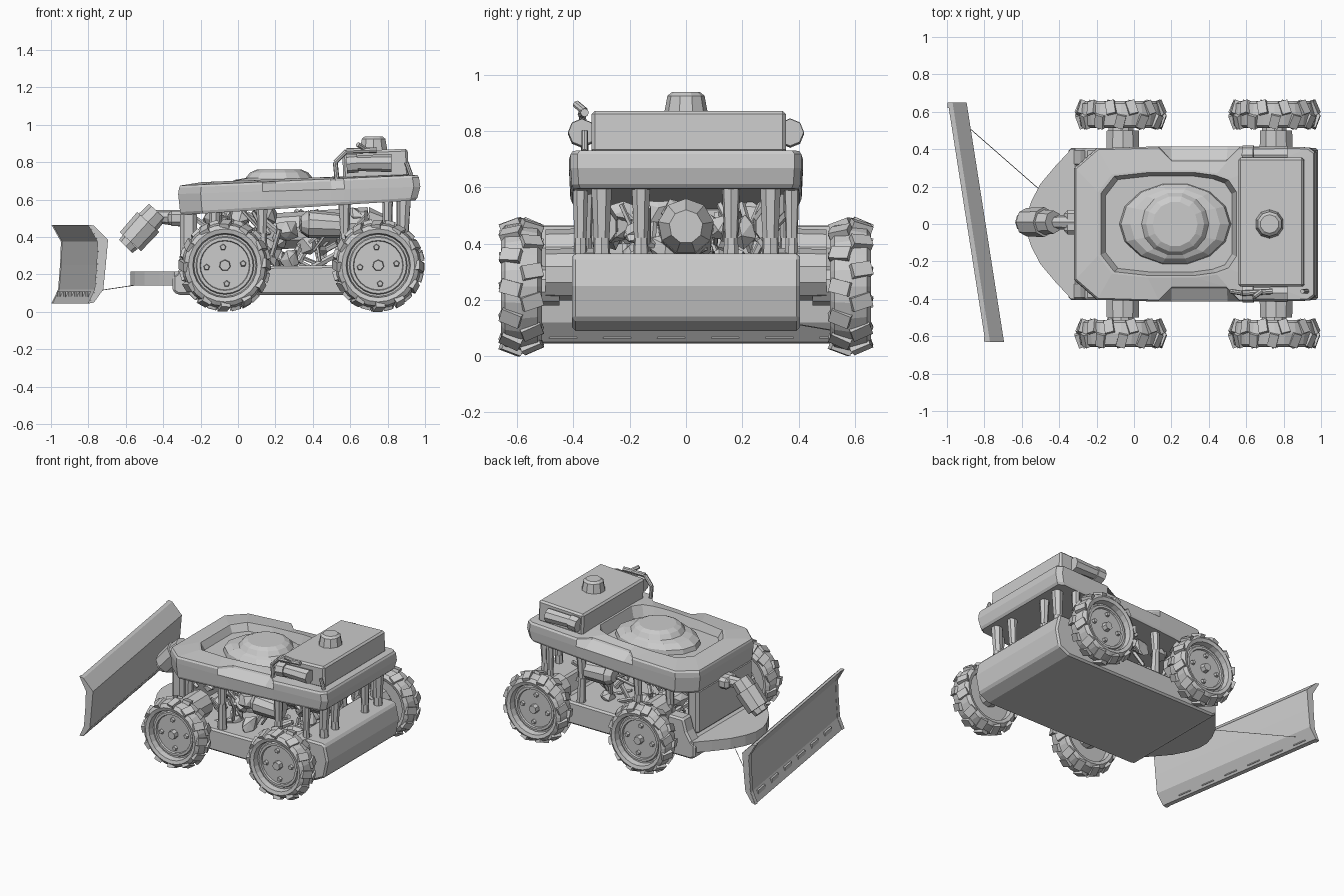
import bpy, bmesh, math, random
from mathutils import Vector, Matrix

if "Cube" in bpy.data.objects:
    bpy.data.objects.remove(bpy.data.objects["Cube"])
random.seed(7)


def obj(name, bm):
    bmesh.ops.recalc_face_normals(bm, faces=bm.faces)
    me = bpy.data.meshes.new(name)
    bm.to_mesh(me)
    bm.free()
    o = bpy.data.objects.new(name, me)
    bpy.context.collection.objects.link(o)
    return o


def bevel(o, w):
    m = o.modifiers.new("bevel", 'BEVEL')
    m.width, m.segments = w, 1
    return o


def add_box(bm, c, s, rot=None):
    m = Matrix.Translation(c) @ (rot or Matrix()) @ Matrix.Diagonal((*s, 1))
    bmesh.ops.create_cube(bm, size=1, matrix=m)


def add_rod(bm, a, b, r1, r2=None, n=8):
    a, b = Vector(a), Vector(b)
    d = b - a
    m = Matrix.Translation((a + b) / 2) @ d.to_track_quat('Z', 'Y').to_matrix().to_4x4()
    bmesh.ops.create_cone(bm, cap_ends=True, segments=n, radius1=r1,
                          radius2=r1 if r2 is None else r2, depth=d.length, matrix=m)


def loft(bm, rings, caps=True, closed=False):
    vs = [[bm.verts.new(p) for p in r] for r in rings]
    n = len(vs[0])
    pairs = list(zip(vs, vs[1:])) + ([(vs[-1], vs[0])] if closed else [])
    for a, b in pairs:
        for i in range(n):
            bm.faces.new((a[i], a[(i + 1) % n], b[(i + 1) % n], b[i]))
    if caps and not closed:
        bm.faces.new(vs[0])
        bm.faces.new(vs[-1])


def box(name, c, s, w=0.015, rot=None):
    bm = bmesh.new()
    add_box(bm, c, s, rot)
    return bevel(obj(name, bm), w)


def rods(name, items):
    bm = bmesh.new()
    for it in items:
        add_rod(bm, *it)
    return obj(name, bm)


# lower chassis with raised rear bumper and raised front corners, extruded side profiles
prof = [(-.35, .11), (-.32, .09), (.88, .09), (.96, .13), (.985, .25), (.96, .355), (.94, .365),
        (.72, .365), (.68, .25), (-.28, .24), (-.35, .19)]
corner = [(-.345, .18), (-.285, .27), (-.26, .36), (-.08, .36), (-.02, .2)]
bm = bmesh.new()
loft(bm, [[(x, y, z) for x, z in prof] for y in (-.405, .405)])
for s in (1, -1):
    loft(bm, [[(x, s * y, z) for x, z in corner] for y in (.31, .405)])
bevel(obj("chassis", bm), .012)

# rounded nose plate, tapering towards the middle
tip = [(-.35, .385), (-.42, .31), (-.50, .215), (-.55, .12), (-.575, .04)]
out = [(-.2, .40), (-.34, .40)] + tip
out += [(x, -y) for x, y in reversed(out)]
bm = bmesh.new()
loft(bm, [[(x, y, z) for x, y in out] for z in (.14, .215)])
obj("nose_plate", bm)

# front wall and neck bracket
box("front_wall", (-.265, 0, .38), (.09, .62, .32), .02)
box("neck_bracket", (-.30, .01, .50), (.15, .13, .08), .02)

# tilted upper deck with sloping side pockets and sunken well
half = [(-.32, .30), (-.2, .405), (.13, .415), (.2, .415), (.5, .415), (.57, .415), (.94, .41), (.975, .385)]
well = [(-.17, .16), (-.1, .25), (.08, .27), (.2, .27), (.32, .27), (.43, .255), (.5, .23), (.54, .17)]


def ring(pts, zf, sx=1.0, sy=1.0, pull=0.0):
    pts = [(x, y - (pull if i in (3, 4) else 0)) for i, (x, y) in enumerate(pts)]
    full = pts + [(x, -y) for x, y in reversed(pts)]
    return [((x - .2) * sx + .2, y * sy, zf(x)) for x, y in full]


low = lambda x: .52 + .06 * (x + .29)
top = lambda x: .675 + .043 * (x + .32)
mid = lambda x: .63 + .03 * (x + .32)
bm = bmesh.new()
loft(bm, [ring(half, low, .965, .975), ring(half, lambda x: low(x) + .015, .98, .99),
          ring(half, mid), ring(half, lambda x: top(x) - .012, .99, 1, .07),
          ring(half, top, .98, .98, .07), ring(well, lambda x: top(x) + .012, 1.06, 1.06),
          ring(well, lambda x: top(x) + .012, 1.02, 1.02),
          ring(well, lambda x: .645, .95, .95)])
obj("upper_deck", bm)

# domed hatch
bm = bmesh.new()
loft(bm, [[(.22 + rx * math.cos(2 * math.pi * i / 14), ry * math.sin(2 * math.pi * i / 14), z)
           for i in range(14)]
          for rx, ry, z in [(.30, .22, .64), (.29, .215, .675), (.24, .19, .705), (.18, .17, .715),
                            (.155, .15, .745), (.12, .12, .76)]])
obj("hatch_dome", bm)

# rear equipment box, cap, lamps and pipes
box("rear_box", (.735, .01, .79), (.35, .69, .15), .012, Matrix.Rotation(-.04, 4, 'Y'))
rods("rear_cap", [((.725, 0, .85), (.725, 0, .925), .08, .066, 10), ((.725, 0, .925), (.725, 0, .938), .066, .05, 10)])
for s, n in ((1, "left"), (-1, "right")):
    rods("side_lamp_" + n, [((.64, s * .37, .795), (.82, s * .37, .795), .042, .048, 8),
                            ((.58, s * .37, .79), (.64, s * .37, .795), .05, .05, 8)])
rods("rear_pipes", [((.53, -.36, .70), (.52, -.36, .80), .013), ((.52, -.36, .80), (.58, -.37, .86), .013),
                    ((.58, -.37, .86), (.74, -.36, .865), .015), ((.68, -.36, .87), (.64, -.39, .895), .014),
                    ((.90, -.36, .80), (.925, -.36, .73), .012)])

# camera head on the front neck
rods("camera_head", [((-.30, .01, .50), (-.44, .01, .51), .045, .035),
                     ((-.43, .01, .535), (-.50, .01, .46), .062, .068),
                     ((-.48, .01, .48), (-.575, .01, .375), .08, .076),
                     ((-.575, .01, .375), (-.60, .01, .35), .055, .05)])

# support posts between chassis and deck
bm = bmesh.new()
for x, y, r in [(.89, .30, .034), (.88, .16, .03), (.80, .375, .026), (.57, .36, .03), (.13, .36, .03), (-.12, .36, .03)]:
    for s in (1, -1):
        j = random.uniform(-.01, .01)
        add_rod(bm, (x, s * y, .2), (x + j, s * y, .42), r * 1.1, r * .85, 7)
        add_rod(bm, (x + j, s * y, .42), (x, s * y, .60), r * .85, r * 1.1, 7)
obj("support_posts", bm)

# jumbled engine: faceted lumps and struts
bm = bmesh.new()
for i in range(50):
    c = Vector((random.uniform(-.15, .68), random.uniform(-.29, .29), random.uniform(.26, .52)))
    s = [random.uniform(.03, .075) for _ in range(3)]
    m = Matrix.Translation(c) @ Matrix.Rotation(random.uniform(0, 3), 4, 'Y') @ Matrix.Diagonal((*s, 1))
    vs = bmesh.ops.create_icosphere(bm, subdivisions=1, radius=1, matrix=m)['verts']
    for v in vs:
        v.co += Vector([random.uniform(-.012, .012) for _ in range(3)])
for i in range(70):
    a = Vector((random.uniform(-.15, .72), random.uniform(-.34, .34), random.uniform(.22, .48)))
    d = Vector((random.uniform(-.15, .15), random.uniform(-.06, .06), random.uniform(.03, .16)))
    b = a + d
    b.z = min(b.z, .54)
    add_rod(bm, a, b, random.uniform(.008, .018), None, 5)
obj("engine", bm)
rods("engine_drum", [((.1, 0, .42), (.70, 0, .46), .10, .10, 9), ((.70, 0, .46), (.78, 0, .46), .10, .06, 9)])
for s, n in ((1, "left"), (-1, "right")):
    rods("tank_" + n, [((.38, s * .31, .47), (.56, s * .31, .46), .075, .065, 10),
                       ((.34, s * .31, .47), (.38, s * .31, .47), .045, .075, 10)])


# wheels: lathed tyre, staggered lugs, recessed rim with bolts
def wheel(name, cx, side):
    bm = bmesh.new()
    tyre = [(.165, -.025), (.172, -.066), (.195, -.073), (.218, -.058), (.229, 0),
            (.218, .058), (.195, .073), (.172, .066), (.165, .025)]
    n = 24
    loft(bm, [[(r * math.cos(2 * math.pi * k / n), y, r * math.sin(2 * math.pi * k / n)) for r, y in tyre]
              for k in range(n)], closed=True)
    for k in range(24):
        a = 2 * math.pi * k / 24 + random.uniform(-.03, .03)
        e = 1 if k % 2 else -1
        turn = Matrix.Rotation(-a, 4, 'Y')
        m = turn @ Matrix.Rotation(e * .25, 4, 'X') @ Matrix.Rotation(e * .35, 4, 'Z')
        c = turn @ Vector((.219, e * .036, 0))
        add_box(bm, c, (random.uniform(.024, .036), .074, .05), m)
    add_rod(bm, (0, -.028, 0), (0, .028, 0), .168, None, 24)
    # rim lip, hub and bolts on the outer side
    lip = [(.130, .027), (.134, .040), (.150, .040), (.156, .027)]
    loft(bm, [[(r * math.cos(2 * math.pi * k / n), side * y, r * math.sin(2 * math.pi * k / n)) for r, y in lip]
              for k in range(n)], closed=True)
    add_rod(bm, (0, 0, 0), (0, side * .062, 0), .034, .028, 7)
    for k in range(4):
        a = k * math.pi / 2 + .1
        x, z = .098 * math.cos(a), .098 * math.sin(a)
        add_rod(bm, (x, 0, z), (x, side * .045, z), .024, .014, 5)
    o = obj(name, bm)
    o.location = (cx, side * .585, .248)


for side, sn in ((1, "left"), (-1, "right")):
    for cx, fn, az in ((-.07, "front", .36), (.75, "rear", .29)):
        wheel(f"{fn}_{sn}_wheel", cx, side)
        rods(f"{fn}_{sn}_axle", [((cx + .01, side * .33, az), (cx + .01, side * .50, az), .095, .09, 10),
                                 ((cx, side * .45, .25), (cx, side * .56, .25), .07, .07, 10)])

# angled plough blade: curved section swept between its two ends
sec = [(0, .465), (.025, .46), (.10, .385), (.088, .25), (.075, .12), (.025, .05), (0, .045),
       (.035, .12), (.045, .25), (.05, .375)]
bm = bmesh.new()
loft(bm, [[(-.995 + .2 * t + u, .65 - 1.28 * t, z) for u, z in sec] for t in (0, .25, .5, .75, 1)])
# cutting teeth along the lower edge
for k in range(6):
    t = .1 + k * .15
    add_box(bm, (-.968 + .2 * t, .65 - 1.28 * t, .085), (.022, .10, .045), Matrix.Rotation(.155, 4, 'Z'))
# end rims
for t in (.012, .988):
    loft(bm, [[(-1.0 + .2 * t + u * 1.02, .65 - 1.28 * t + d, z) for u, z in sec] for d in (-.014, .014)])
obj("plough_blade", bm)

# thin tow line from nose to blade
rods("tow_line", [((-.90, .53, .09), (-.50, .18, .15), .002, .002, 4)])
